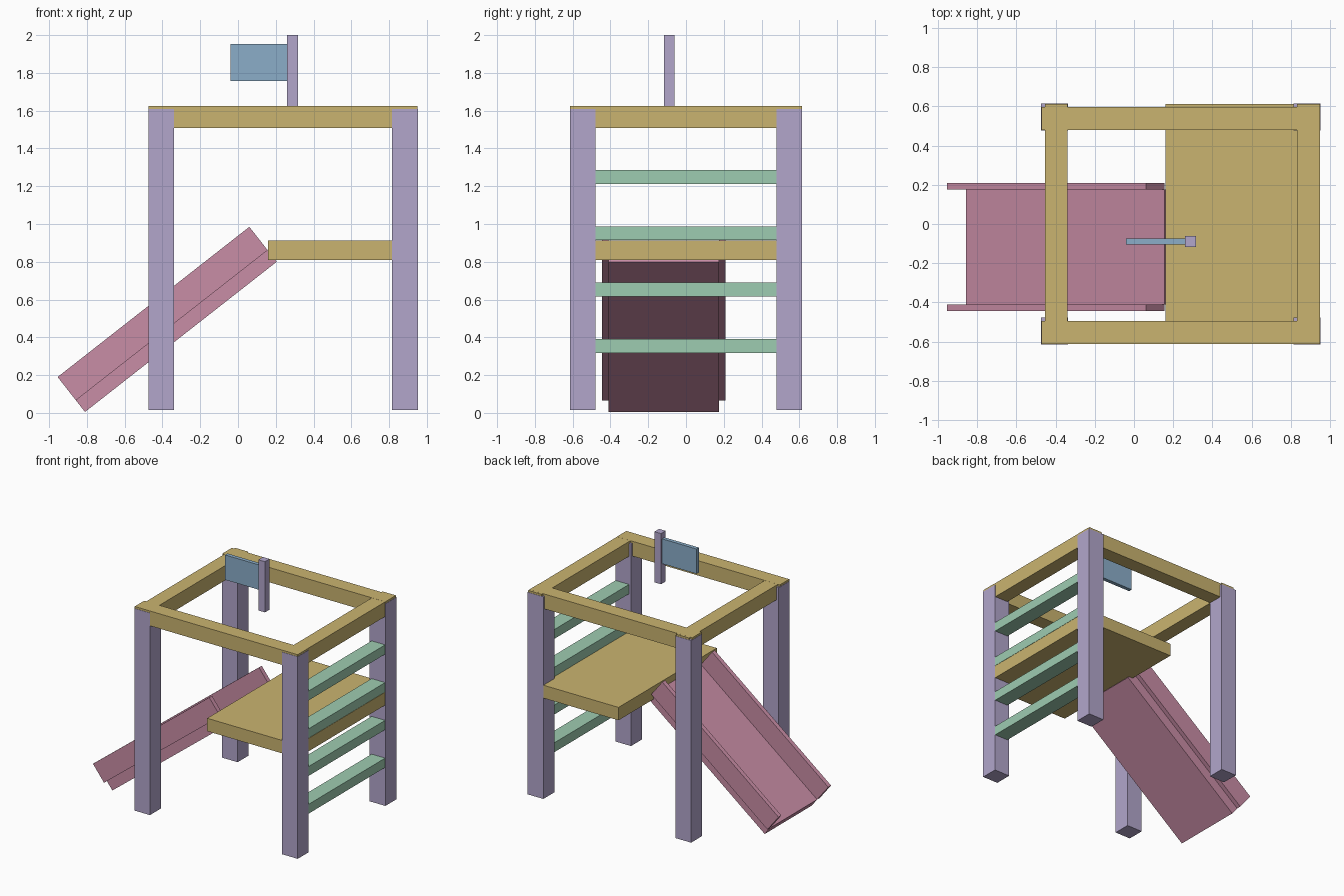
import bpy, bmesh
from mathutils import Vector

cube = bpy.data.objects.get("Cube")
if cube:
    bpy.data.objects.remove(cube, do_unlink=True)


def material(name, rgb):
    lin = [((c / 255 + 0.055) / 1.055) ** 2.4 for c in rgb] + [1.0]
    m = bpy.data.materials.new(name)
    m.use_nodes = True
    m.diffuse_color = lin
    m.node_tree.nodes["Principled BSDF"].inputs["Base Color"].default_value = lin
    return m


purple = material("lavender", (178, 166, 203))
gold = material("wood_yellow", (202, 180, 112))
green = material("mint_green", (158, 204, 177))
pink = material("rose_pink", (201, 141, 166))
blue = material("sky_blue", (139, 174, 201))


def prism(name, profile, y0, y1, mat):
    """Extrude an x-z profile from y0 to y1."""
    bm = bmesh.new()
    face = bm.faces.new([bm.verts.new((x, y0, z)) for x, z in profile])
    ext = bmesh.ops.extrude_face_region(bm, geom=[face])
    moved = [g for g in ext["geom"] if isinstance(g, bmesh.types.BMVert)]
    bmesh.ops.translate(bm, verts=moved, vec=(0, y1 - y0, 0))
    bmesh.ops.recalc_face_normals(bm, faces=bm.faces)
    me = bpy.data.meshes.new(name)
    bm.to_mesh(me)
    bm.free()
    me.materials.append(mat)
    ob = bpy.data.objects.new(name, me)
    bpy.context.collection.objects.link(ob)
    return ob


def box(name, x, y, z, mat):
    return prism(name, [(x[0], z[0]), (x[1], z[0]), (x[1], z[1]), (x[0], z[1])], *y, mat)


# Corner posts
for sx, x in (("right", (-0.475, -0.338)), ("left", (0.815, 0.952))):
    for sy, y in (("front", (-0.615, -0.478)), ("back", (0.478, 0.615))):
        box(f"{sy}_{sx}_post", x, y, (0.015, 1.61), purple)

# Top frame beams, set a hair inside the post faces
TOP = (1.508, 1.625)
box("front_beam", (-0.473, 0.95), (-0.613, -0.495), TOP, gold)
box("back_beam", (-0.473, 0.95), (0.48, 0.598), TOP, gold)
box("right_beam", (-0.455, -0.34), (-0.612, 0.613), (TOP[0], 1.6245), gold)
box("left_beam", (0.832, 0.949), (-0.612, 0.613), (TOP[0], 1.6245), gold)

# Platform
box("platform", (0.16, 0.95), (-0.613, 0.613), (0.81, 0.912), gold)

# Ladder rungs between the two left posts
for i in range(4):
    z = 0.318 + i * 0.298
    box(f"ladder_rung_{i + 1}", (0.832, 0.95), (-0.612, 0.612), (z, z + 0.074), green)

# Slide: sloping floor with raised side rails
low, high = Vector((-0.81, 0.005)), Vector((0.205, 0.80))
along = (high - low).normalized()
normal = Vector((-along.y, along.x))


def slope(a, b):
    return [low + normal * a, high + normal * a, high + normal * b, low + normal * b]


FLOOR, RAIL = 0.078, 0.235
prism("slide_floor", slope(0, FLOOR), -0.41, 0.175, pink)
prism("slide_front_rail", slope(FLOOR, RAIL), -0.445, -0.41, pink)
prism("slide_back_rail", slope(FLOOR, RAIL), 0.175, 0.21, pink)

# Flag and its pole
box("flag_pole", (0.26, 0.317), (-0.117, -0.06), (1.60, 2.0), purple)
box("flag", (-0.04, 0.26), (-0.104, -0.074), (1.757, 1.953), blue)
